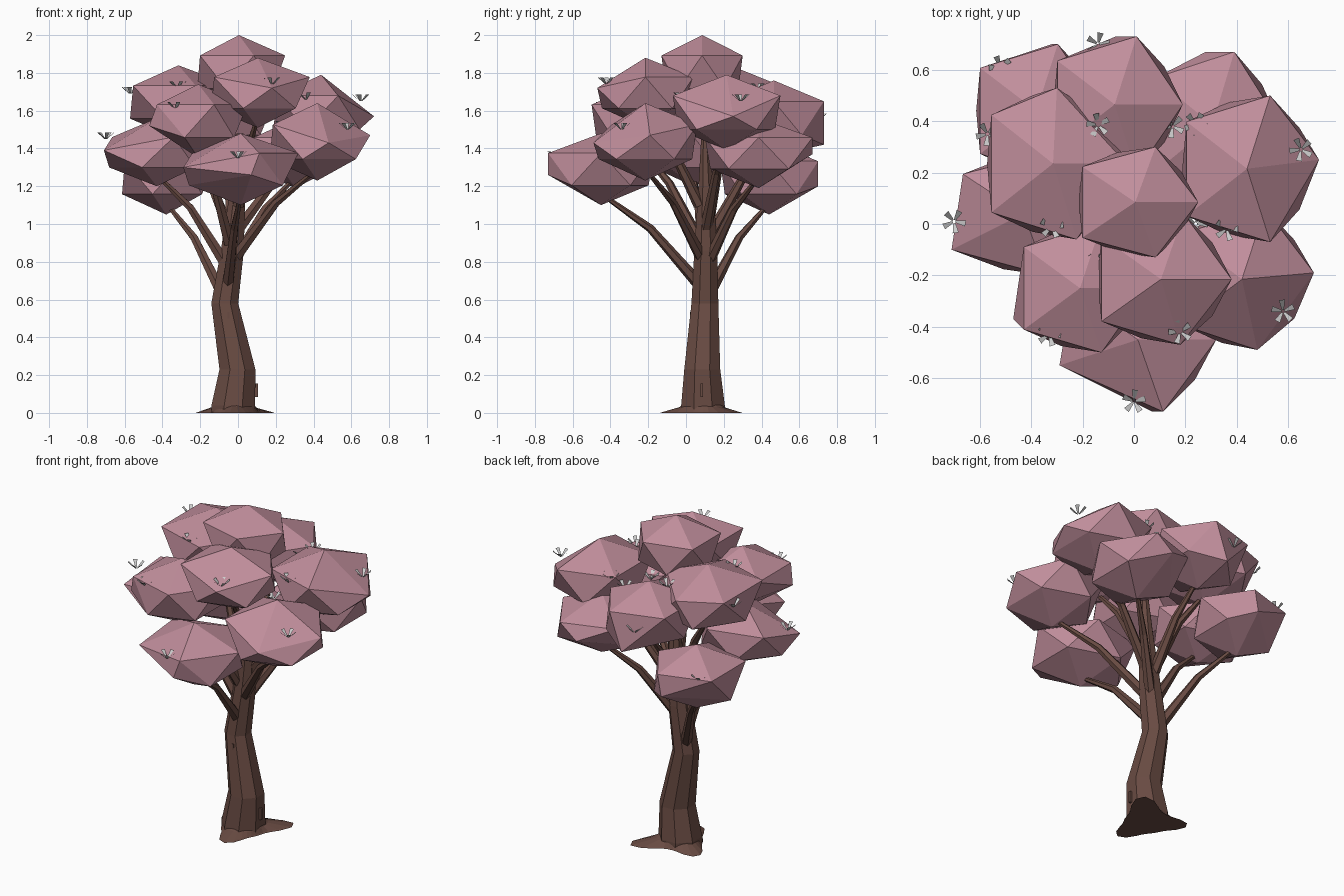
import bpy, bmesh, math, random
from mathutils import Vector

if "Cube" in bpy.data.objects:
    bpy.data.objects.remove(bpy.data.objects["Cube"])

random.seed(4)


def material(name, colour):
    m = bpy.data.materials.new(name)
    m.diffuse_color = (*colour, 1)
    m.use_nodes = True
    m.node_tree.nodes["Principled BSDF"].inputs["Base Color"].default_value = m.diffuse_color
    return m


BARK = material("bark", (0.14, 0.07, 0.055))
LEAF = material("blossom", (0.53, 0.27, 0.33))


def add(name, bm, mat=None):
    bmesh.ops.recalc_face_normals(bm, faces=bm.faces)
    me = bpy.data.meshes.new(name)
    bm.to_mesh(me)
    bm.free()
    if mat:
        me.materials.append(mat)
    ob = bpy.data.objects.new(name, me)
    bpy.context.collection.objects.link(ob)
    return ob


def skin(bm, rings):
    """Bridge a list of equal-length point rings and cap both ends."""
    loops = [[bm.verts.new(p) for p in ring] for ring in rings]
    n = len(loops[0])
    for a, b in zip(loops, loops[1:]):
        for i in range(n):
            j = (i + 1) % n
            bm.faces.new((a[i], a[j], b[j], b[i]))
    bm.faces.new(loops[0][::-1])
    bm.faces.new(loops[-1])


def tube(name, path, radii, sides):
    """Tapered limb following a path."""
    pts = [Vector(p) for p in path]
    rings = []
    for k, (p, r) in enumerate(zip(pts, radii)):
        d = (pts[min(k + 1, len(pts) - 1)] - pts[max(k - 1, 0)]).normalized()
        u = Vector((0, 1, 0)).cross(d).normalized()
        v = d.cross(u)
        if name == "trunk":
            u, v = Vector((1, 0, 0)), Vector((0, 1, 0))
        ring = []
        for i in range(sides):
            a = math.tau * (i + 0.5) / sides
            ring.append(p + r * (u * math.cos(a) + v * math.sin(a)))
        rings.append(ring)
    bm = bmesh.new()
    skin(bm, rings)
    return add(name, bm, BARK)


# Trunk with a slight S bend
tube("trunk",
     [(-0.025, 0.09, 0.0), (-0.025, 0.09, 0.04), (-0.003, 0.086, 0.23), (-0.07, 0.10, 0.58),
      (-0.03, 0.105, 0.86), (0.0, 0.105, 1.2), (0.01, 0.1, 1.48)],
     [0.125, 0.125, 0.103, 0.077, 0.066, 0.042, 0.02], 8)

# Root flare: three flat lobes (angle, reach)
LOBES = [(45, 0.155), (150, 0.10), (-85, 0.10)]


def flare(z, base, amount):
    ring = []
    for i in range(30):
        a = math.tau * i / 30
        r = base
        for deg, reach in LOBES:
            d = math.remainder(a - math.radians(deg), math.tau)
            r += amount * reach * math.exp(-(d / 0.42) ** 2)
        ring.append((-0.02 + r * math.cos(a), 0.09 + r * math.sin(a), z))
    return ring


bm = bmesh.new()
skin(bm, [flare(0, 0.13, 1), flare(0.006, 0.125, 0.85),
          flare(0.03, 0.115, 0.12), flare(0.05, 0.10, 0)])
add("root_flare", bm, BARK)

# Bark slits
for i, (loc, size) in enumerate([((-0.05, 0.026, 0.50), (0.012, 0.012, 0.07)),
                                 ((0.09, 0.083, 0.12), (0.03, 0.014, 0.07))]):
    bm = bmesh.new()
    bmesh.ops.create_cube(bm, size=1)
    for v in bm.verts:
        v.co = Vector(c * s for c, s in zip(v.co, size)) + Vector(loc)
    add(f"bark_slit_{i + 1}", bm, BARK)

# Blossom clumps: low and high corner, and any corner pulled out of the faceted blob
CLUMPS = [
    ((-0.29, -0.73, 1.10), (0.32, -0.17, 1.48), [(0.07, -0.73, 1.26), (-0.29, -0.55, 1.30)]),
    ((-0.17, -0.47, 1.51), (0.38, 0.04, 1.88), [(0.18, -0.47, 1.72)]),
    ((-0.47, -0.50, 1.35), (0.05, 0.00, 1.74), [(-0.47, -0.37, 1.52)]),
    ((0.14, -0.49, 1.23), (0.70, 0.06, 1.64), [(0.70, -0.19, 1.47), (0.48, -0.49, 1.43)]),
    ((0.16, -0.07, 1.39), (0.72, 0.50, 1.79), [(0.72, 0.25, 1.57)]),
    ((-0.24, -0.13, 1.61), (0.25, 0.30, 2.00), []),
    ((-0.60, -0.06, 1.45), (-0.03, 0.53, 1.84), [(-0.30, 0.53, 1.72)]),
    ((-0.64, 0.18, 1.05), (-0.12, 0.70, 1.44), [(-0.32, 0.70, 1.20)]),
    ((-0.34, 0.20, 1.36), (0.19, 0.73, 1.76), [(-0.07, 0.73, 1.42)]),
    ((0.04, 0.10, 1.19), (0.57, 0.67, 1.56), [(0.28, 0.67, 1.37)]),
    ((-0.71, -0.20, 1.20), (-0.15, 0.28, 1.56), [(-0.71, -0.10, 1.39)]),
]
# Height at which each clump's branch leaves the trunk (0 = carried by the trunk)
FORKS = [0.68, 1.10, 0.90, 0.82, 0.98, 0, 0.98, 0.63, 0.94, 0.80, 0.80]

for i, ((lo, hi, corners), fork) in enumerate(zip(CLUMPS, FORKS)):
    lo, hi = Vector(lo), Vector(hi)
    mid, half = (lo + hi) / 2, (hi - lo) / 2
    bm = bmesh.new()
    bmesh.ops.create_icosphere(bm, subdivisions=1, radius=1)
    for v in bm.verts:
        x, y, z = v.co
        s = 0.9 if z < 0 else 1.04        # underside slightly narrower
        v.co = mid + Vector((x / 0.894 * s * half.x, y / 0.85 * s * half.y, z * half.z))
    free = list(bm.verts)
    for c in corners:
        c = Vector(c)
        near = min(free, key=lambda v: sum(((v.co[k] - c[k]) / half[k]) ** 2 for k in range(3)))
        near.co = c
        free.remove(near)
    for v in free:
        v.co = Vector(min(max(v.co[k], lo[k]), hi[k]) for k in range(3))
    add(f"blossom_clump_{i + 1}", bm, LEAF)

    # Branch with one bend, ending just inside the clump
    if fork:
        start = Vector((-0.07 + 0.12 * (fork - 0.58), 0.10, fork))
        end = Vector((mid.x, mid.y, lo.z + 0.06))
        start += (end - start).to_2d().normalized().to_3d() * 0.03
        bend = start.lerp(end, 0.5)
        bend.z = start.z + 0.62 * (end.z - start.z)
        tube(f"branch_{i + 1}", (start, bend, end), (0.033, 0.022, 0.011), 6)

# Small five-bladed tufts sitting on the clumps
TUFTS = [
    (0.0, -0.69, 1.35), (0.18, -0.42, 1.74), (-0.33, -0.43, 1.61), (-0.15, -0.16, 1.65),
    (0.58, -0.34, 1.50), (0.24, 0.0, 1.51), (0.65, 0.29, 1.65), (0.36, -0.02, 1.66),
    (0.24, 0.39, 1.66), (-0.32, -0.01, 1.72), (-0.57, 0.35, 1.69), (-0.14, 0.385, 1.71),
    (-0.70, 0.01, 1.45), (-0.52, 0.61, 1.32), (-0.14, 0.70, 1.55), (0.15, 0.38, 1.62),
    (0.40, 0.57, 1.40),
]
for i, c in enumerate(TUFTS):
    bm = bmesh.new()
    turn = random.uniform(0, math.tau)
    for k in range(5):
        a = turn + math.tau * k / 5
        out = Vector((math.cos(a), math.sin(a), 0))
        side = Vector((-out.y, out.x, 0))
        base = Vector(c) + out * 0.006
        tip = Vector(c) + out * 0.045 + Vector((0, 0, 0.035))
        bm.faces.new([bm.verts.new(p) for p in
                      (base - side * 0.004, base + side * 0.004,
                       tip + side * 0.012, tip - side * 0.012)])
    add(f"petal_tuft_{i + 1}", bm)
